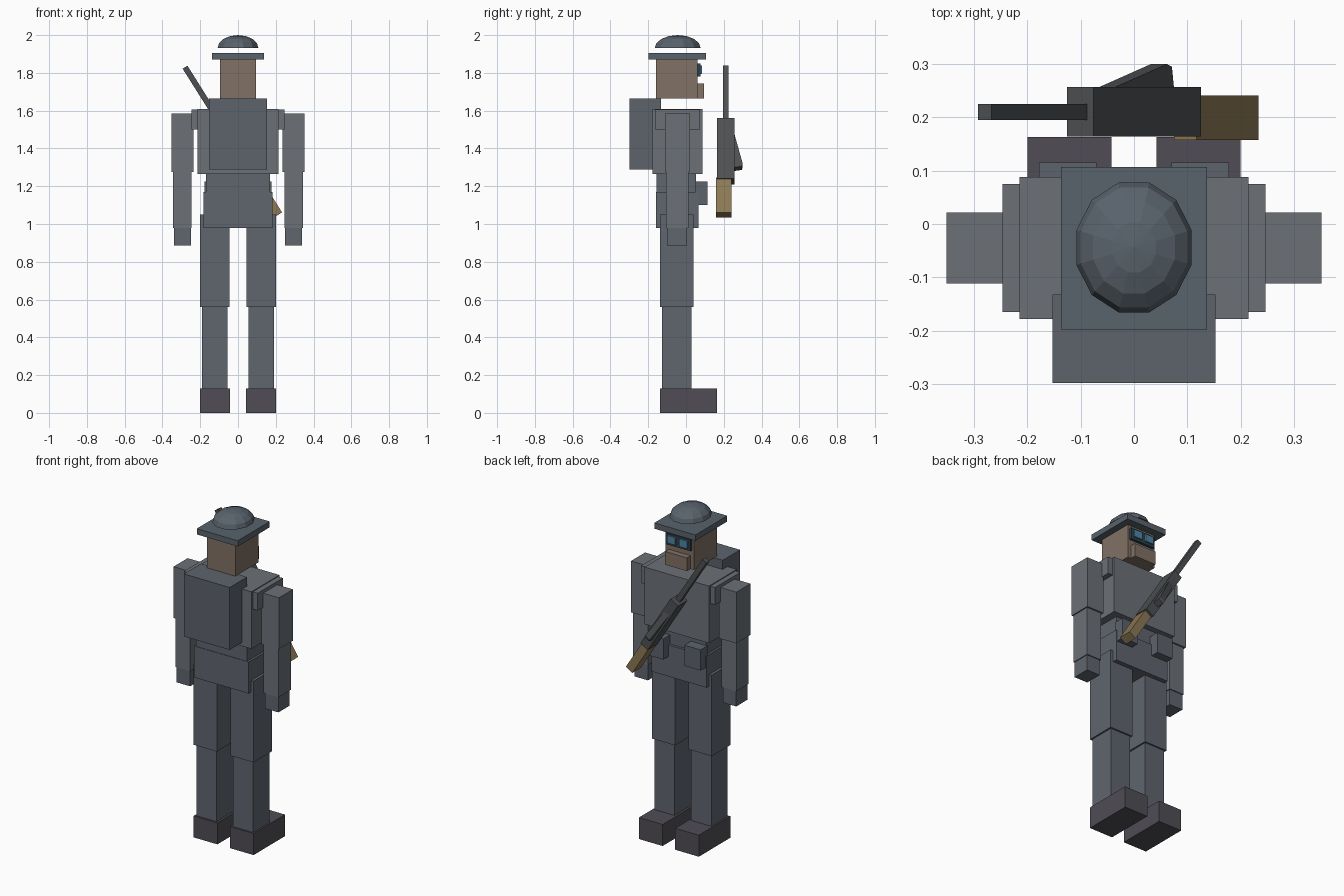
import bpy, bmesh
from math import pi, sin, cos, atan2
from mathutils import Matrix, Vector

if "Cube" in bpy.data.objects:
    bpy.data.objects.remove(bpy.data.objects["Cube"])


def mat(name, rgb):
    m = bpy.data.materials.new(name)
    m.diffuse_color = (*rgb, 1)
    m.use_nodes = True
    m.node_tree.nodes["Principled BSDF"].inputs["Base Color"].default_value = m.diffuse_color
    return m


CLOTH = mat("cloth", (0.115, 0.13, 0.155))
SLEEVE = mat("sleeve", (0.15, 0.165, 0.185))
PACK = mat("pack", (0.11, 0.125, 0.15))
HELMET = mat("helmet_paint", (0.10, 0.125, 0.15))
BOOT = mat("boot_leather", (0.08, 0.075, 0.09))
SKIN = mat("skin", (0.22, 0.165, 0.13))
BAND = mat("goggle_band", (0.03, 0.05, 0.07))
LENS = mat("lens_glass", (0.08, 0.24, 0.38))
METAL = mat("gun_metal", (0.075, 0.08, 0.085))
WOOD = mat("wood", (0.26, 0.19, 0.09))


def finish(name, bm, material, matrix=None):
    if matrix:
        bm.transform(matrix)
    bmesh.ops.recalc_face_normals(bm, faces=bm.faces)
    me = bpy.data.meshes.new(name)
    bm.to_mesh(me)
    bm.free()
    me.materials.append(material)
    ob = bpy.data.objects.new(name, me)
    bpy.context.collection.objects.link(ob)
    return ob


def box(name, x, y, z, material, matrix=None):
    bm = bmesh.new()
    bmesh.ops.create_cube(bm, size=1)
    for v in bm.verts:
        v.co = [r[0] + (r[1] - r[0]) * (c + 0.5) for r, c in zip((x, y, z), v.co)]
    return finish(name, bm, material, matrix)


def pair(name, x, y, z, material):
    box(name + "_right", x, y, z, material)
    box(name + "_left", (-x[1], -x[0]), y, z, material)


# Legs
pair("boot", (0.042, 0.20), (-0.137, 0.163), (0, 0.13), BOOT)
pair("shin", (0.055, 0.19), (-0.127, 0.03), (0.13, 0.56), CLOTH)
pair("thigh", (0.045, 0.20), (-0.138, 0.04), (0.56, 1.05), CLOTH)

# Body
box("pelvis", (-0.183, 0.183), (-0.16, 0.067), (0.98, 1.17), CLOTH)
box("waist", (-0.17, 0.17), (-0.157, 0.052), (1.17, 1.27), CLOTH)
box("torso", (-0.215, 0.215), (-0.178, 0.088), (1.265, 1.61), SLEEVE)
box("backpack", (-0.153, 0.153), (-0.298, -0.132), (1.288, 1.665), PACK)
pair("pouch", (0.07, 0.178), (0.05, 0.115), (1.10, 1.225), PACK)

# Arms
pair("shoulder", (0.16, 0.247), (-0.165, 0.075), (1.50, 1.605), SLEEVE)
pair("upper_arm", (0.235, 0.352), (-0.112, 0.022), (1.275, 1.585), SLEEVE)
pair("forearm", (0.245, 0.345), (-0.106, 0.012), (0.98, 1.275), SLEEVE)
pair("hand", (0.25, 0.34), (-0.10, 0.006), (0.885, 0.98), CLOTH)

# Head and face gear
box("head", (-0.095, 0.095), (-0.16, 0.06), (1.665, 1.87), SKIN)
box("goggle_frame", (-0.083, 0.083), (0.06, 0.076), (1.78, 1.85), BAND)
pair("goggle_lens", (0.012, 0.068), (0.07, 0.086), (1.795, 1.84), LENS)
box("face_wrap", (-0.073, 0.073), (0.05, 0.095), (1.665, 1.745), SKIN)

# Helmet: square brim and a faceted dome
box("helmet_brim", (-0.137, 0.137), (-0.198, 0.107), (1.87, 1.905), HELMET)
N, R = 12, 4
bm = bmesh.new()
rings = []
for i in range(R):
    a = i / R * pi / 2
    rings.append([bm.verts.new((0.112 * cos(a) * cos((k + 0.5) * 2 * pi / N),
                                0.126 * cos(a) * sin((k + 0.5) * 2 * pi / N) - 0.044,
                                1.932 + 0.068 * sin(a))) for k in range(N)])
tip = bm.verts.new((0, -0.044, 2.0))
for k in range(N):
    n = (k + 1) % N
    for lo, hi in zip(rings, rings[1:]):
        bm.faces.new((lo[k], lo[n], hi[n], hi[k]))
    bm.faces.new((rings[-1][k], rings[-1][n], tip))
bm.faces.new(rings[0])
finish("helmet_dome", bm, HELMET)

# Rifle slung across the chest: local z runs up the barrel, origin at body centre
rifle = Matrix.Translation((0, 0, 1.385)) @ Matrix.Rotation(-atan2(0.533, 0.846), 4, 'Y')
box("rifle_barrel", (-0.015, 0.015), (0.195, 0.225), (0.165, 0.526), METAL, rifle)
box("rifle_body", (-0.029, 0.029), (0.164, 0.257), (-0.189, 0.189), METAL, rifle)
box("rifle_stock", (-0.025, 0.025), (0.158, 0.241), (-0.398, -0.181), WOOD, rifle)

# Magazine wedge, angled out of the rifle body
bm = bmesh.new()
f = bm.faces.new([bm.verts.new((-0.018, y, z)) for y, z in
                  ((0.24, 0.10), (0.257, 0.094), (0.30, -0.088), (0.295, -0.105), (0.24, -0.115))])
ext = bmesh.ops.extrude_face_region(bm, geom=[f])
bmesh.ops.translate(bm, vec=Vector((0.036, 0, 0)),
                    verts=[v for v in ext["geom"] if isinstance(v, bmesh.types.BMVert)])
finish("rifle_magazine", bm, METAL, rifle)
